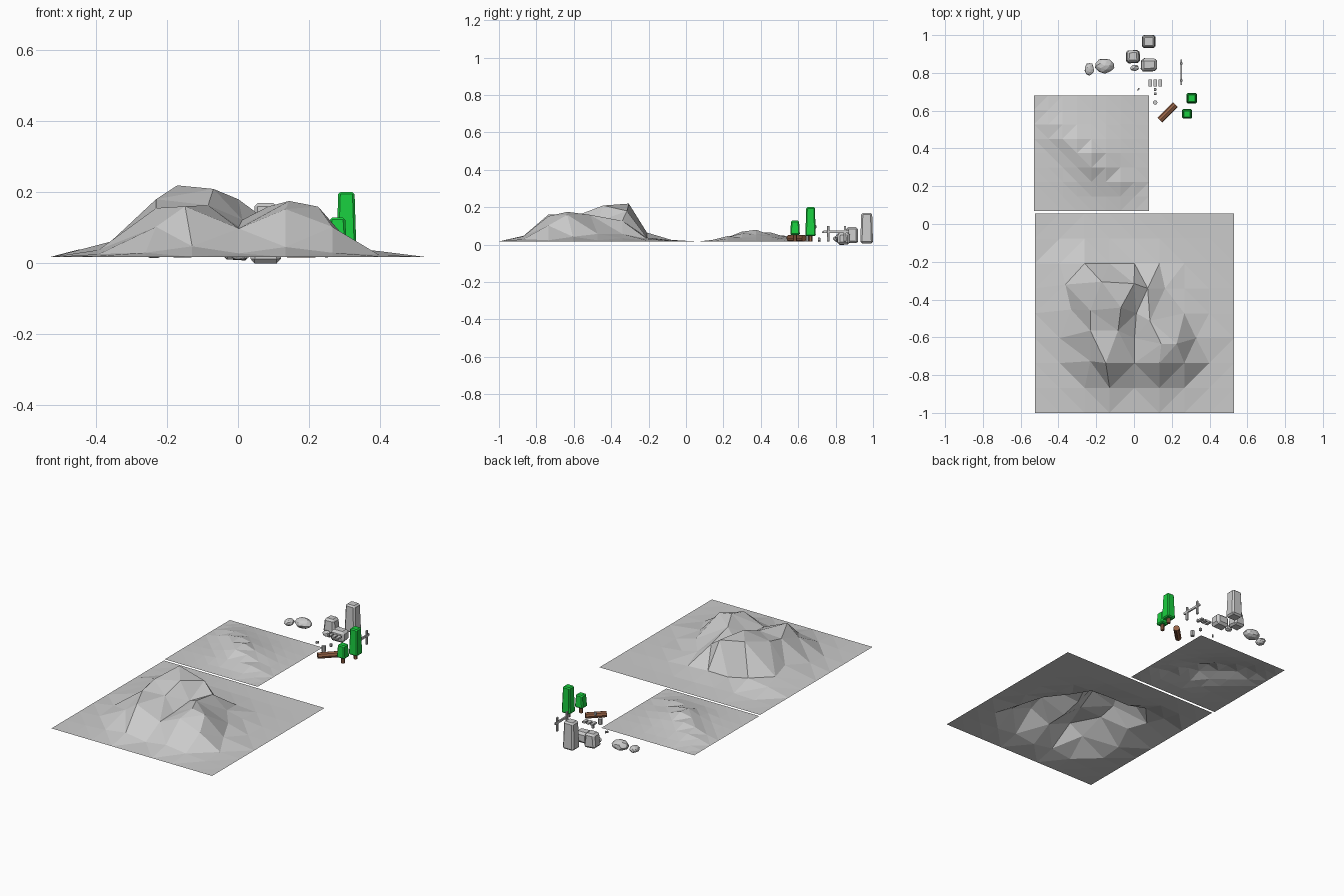
import bpy, bmesh, math, random
from mathutils import Matrix, Vector

if "Cube" in bpy.data.objects:
    bpy.data.objects.remove(bpy.data.objects["Cube"])

random.seed(4)


def material(name, color):
    m = bpy.data.materials.new(name)
    m.diffuse_color = color
    m.use_nodes = True
    m.node_tree.nodes["Principled BSDF"].inputs["Base Color"].default_value = m.diffuse_color
    return m


GREEN = material("leaf_green", (0.01, 0.62, 0.05, 1))
BROWN = material("bark_brown", (0.30, 0.12, 0.06, 1))


def finish(bm, name, mat=None):
    bmesh.ops.recalc_face_normals(bm, faces=bm.faces)
    me = bpy.data.meshes.new(name)
    bm.to_mesh(me)
    bm.free()
    ob = bpy.data.objects.new(name, me)
    bpy.context.collection.objects.link(ob)
    if mat:
        me.materials.append(mat)
    return ob


def terrain(name, x0, y0, size, heights, moves={}):
    """8 x 8 grid with the inner 7 x 7 points raised (thousandths of a unit)
    and a few points pulled sideways to sharpen cliffs; triangular facets."""
    bm = bmesh.new()
    step, base = size / 8, 0.017
    pts = [[None] * 9 for _ in range(9)]
    for j in range(9):
        for i in range(9):
            inner = 0 < i < 8 and 0 < j < 8
            h = heights[j - 1][i - 1] / 1000 if inner else 0
            dx, dy = moves.get((i, j), (0, 0))
            pts[j][i] = bm.verts.new((x0 + i * step + dx, y0 + j * step + dy, base + h))
    for j in range(8):
        for i in range(8):
            bm.faces.new((pts[j][i], pts[j][i + 1], pts[j + 1][i + 1], pts[j + 1][i]))
    bmesh.ops.triangulate(bm, faces=bm.faces[:], quad_method='SHORT_EDGE')
    ob = finish(bm, name)
    # open sheet: make it face up
    if ob.data.polygons[0].normal.z < 0:
        ob.data.flip_normals()


def block(name, center, size, taper=1.0, bevel=0.0, jitter=0.0, mat=None):
    """Chamfered box, narrowed at the top by taper."""
    bm = bmesh.new()
    bmesh.ops.create_cube(bm, size=1)
    for v in bm.verts:
        k = taper if v.co.z > 0 else 1
        v.co = Vector((v.co.x * size[0] * k, v.co.y * size[1] * k, v.co.z * size[2]))
        v.co += Vector([random.uniform(-jitter, jitter) for _ in range(3)])
    if bevel:
        bmesh.ops.bevel(bm, geom=bm.edges[:], offset=bevel, segments=1,
                        profile=0.5, affect='EDGES')
    bmesh.ops.translate(bm, verts=bm.verts, vec=center)
    return finish(bm, name, mat)


def rock(name, center, size, jitter=0.08):
    bm = bmesh.new()
    bmesh.ops.create_icosphere(bm, subdivisions=2, radius=0.5)
    for v in bm.verts:
        v.co *= 1 + random.uniform(-jitter, jitter)
        v.co.z = max(v.co.z, -0.4)
        v.co = Vector([c * s for c, s in zip(v.co, size)]) + Vector(center)
    return finish(bm, name)


def rod(name, a, b, radius, sides=8, mat=None):
    a, b = Vector(a), Vector(b)
    bm = bmesh.new()
    bmesh.ops.create_cone(bm, cap_ends=True, segments=sides, radius1=radius,
                          radius2=radius, depth=(b - a).length)
    q = (b - a).to_track_quat('Z', 'Y').to_matrix().to_4x4()
    bmesh.ops.transform(bm, verts=bm.verts, matrix=Matrix.Translation((a + b) / 2) @ q)
    return finish(bm, name, mat)


# Large twin-peaked mountain, rows from front to back
terrain("large_mountain", -0.525, -1.0, 1.055, [
    [3, 12, 30, 10, 28, 12, 2],
    [8, 85, 143, 80, 135, 85, 6],
    [20, 138, 146, 85, 158, 142, 25],
    [50, 163, 192, 105, 142, 40, 6],
    [40, 202, 163, 110, 40, 18, 4],
    [30, 47, 18, 20, 14, 5, 2],
    [3, 8, 6, 3, 2, 0, 0]],
    {(2, 2): (0.03, 0.01), (3, 2): (-0.02, 0), (2, 3): (0.03, 0.04),
     (3, 3): (0.045, 0.04), (5, 3): (0.01, -0.03), (6, 3): (-0.04, -0.03),
     (7, 3): (-0.07, 0), (1, 4): (0.06, 0.02), (2, 4): (0.03, 0.015),
     (3, 4): (0.06, 0.03), (4, 4): (0.01, 0), (5, 4): (-0.05, -0.04),
     (2, 5): (0.09, 0.035), (3, 5): (0.13, 0.025), (4, 5): (0.07, 0),
     (5, 5): (0.03, 0), (1, 5): (0.03, 0.02)})

# Small hill with a diagonal ridge
terrain("small_hill", -0.53, 0.07, 0.61, [
    [0, 2, 4, 6, 8, 9, 4],
    [2, 6, 14, 22, 25, 28, 14],
    [4, 10, 28, 52, 42, 20, 8],
    [5, 20, 46, 62, 36, 20, 6],
    [14, 38, 48, 35, 25, 12, 4],
    [20, 30, 25, 18, 12, 6, 2],
    [8, 12, 10, 6, 4, 2, 0]])

# Standing stone and boulders
block("standing_stone", (0.078, 0.966, 0.088), (0.072, 0.068, 0.162), 0.86, 0.009)
block("tall_boulder", (-0.007, 0.887, 0.052), (0.074, 0.07, 0.088), 0.84, 0.011, 0.004)
block("wide_boulder", (0.08, 0.843, 0.033), (0.088, 0.074, 0.066), 0.9, 0.013, 0.004)
rock("pebble", (0.003, 0.826, 0.024), (0.047, 0.034, 0.036))
rock("round_boulder", (-0.155, 0.838, 0.038), (0.1, 0.078, 0.058))
rock("small_boulder", (-0.236, 0.82, 0.03), (0.05, 0.066, 0.04))

# Trees: trunk plus tapered chamfered crown
for name, x, y, w, low, top in (("tall_tree", 0.306, 0.666, 0.056, 0.045, 0.2),
                                ("short_tree", 0.281, 0.583, 0.052, 0.052, 0.128)):
    rod(name + "_trunk", (x, y, 0.017), (x, y, low + 0.01), 0.011, 6, BROWN)
    block(name + "_crown", (x, y, (low + top) / 2), (w, w, top - low), 0.82, 0.006, mat=GREEN)

# Fallen log
rod("log", (0.138, 0.55, 0.034), (0.219, 0.631, 0.034), 0.018, 8, BROWN)

# Assembled fence
for y in (0.76, 0.85):
    block("fence_post", (0.25, y, 0.058), (0.012, 0.014, 0.084), 0.9, 0.002)
block("fence_rail", (0.25, 0.803, 0.068), (0.009, 0.136, 0.012))

# Loose post, rail stubs and planks
rod("loose_post", (0.112, 0.643, 0.017), (0.112, 0.643, 0.05), 0.012, 8)
for y, z in ((0.69, 0.095), (0.712, 0.028)):
    block("stub", (0.112, y, z), (0.014, 0.014, 0.018), 1, 0.002)
for x in (0.085, 0.112, 0.138):
    block("plank", (x, 0.746, 0.066), (0.018, 0.036, 0.01))
for x, y in ((0.02, 0.709), (0.026, 0.716)):
    block("chip", (x, y, 0.02), (0.007, 0.007, 0.012))
